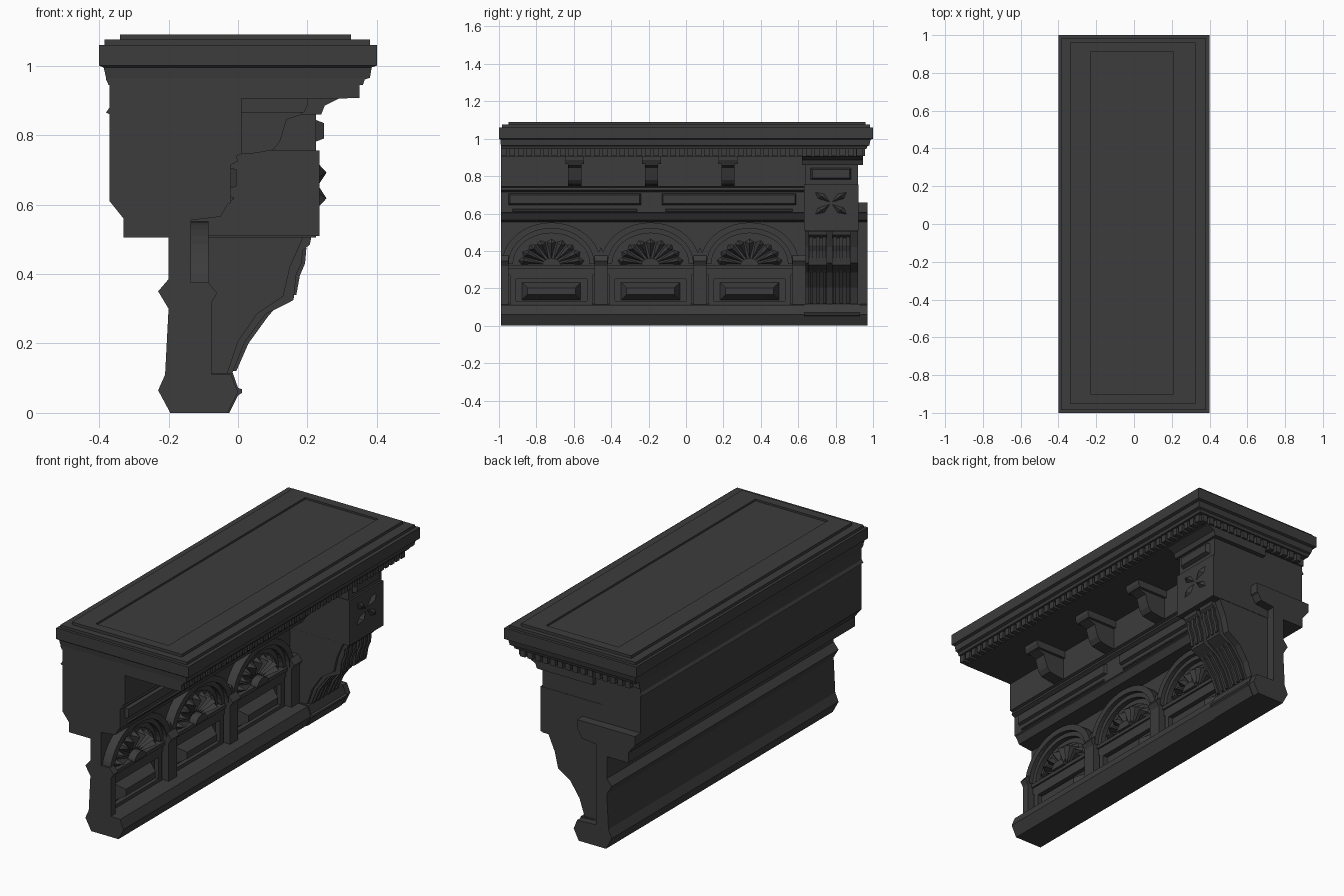
import bpy, bmesh, math

stone = bpy.data.materials.new("dark_stone")
stone.diffuse_color = (0.045, 0.045, 0.045, 1)


def finish(name, bm):
    bmesh.ops.recalc_face_normals(bm, faces=bm.faces)
    me = bpy.data.meshes.new(name)
    bm.to_mesh(me)
    bm.free()
    me.materials.append(stone)
    ob = bpy.data.objects.new(name, me)
    bpy.context.collection.objects.link(ob)
    return ob


def skin(bm, rings):
    """Join equal-length closed rings of points and cap both ends."""
    vs = [[bm.verts.new(p) for p in r] for r in rings]
    n = len(vs[0])
    for a, b in zip(vs, vs[1:]):
        for i in range(n):
            bm.faces.new((a[i], a[(i + 1) % n], b[(i + 1) % n], b[i]))
    bm.faces.new(vs[0])
    bm.faces.new(vs[-1])


def along_y(bm, pts, y0, y1):
    skin(bm, [[(x, y, z) for x, z in pts] for y in (y0, y1)])


def along_x(bm, pts, x0, x1):
    skin(bm, [[(x, y, z) for y, z in pts] for x in (x0, x1)])


def rect(a0, a1, b0, b1):
    return [(a0, b0), (a1, b0), (a1, b1), (a0, b1)]


def box(bm, x0, x1, y0, y1, z0, z1):
    along_x(bm, rect(y0, y1, z0, z1), x0, x1)


def raised(bm, x0, x1, y0, y1, z0, z1, inset):
    """Panel on the +x face with chamfered sides."""
    skin(bm, [[(x0, y, z) for y, z in rect(y0, y1, z0, z1)],
              [(x1, y, z) for y, z in rect(y0 + inset, y1 - inset, z0 + inset, z1 - inset)]])


def arc(c, zc, ry, rz, n=20):
    return [(c + ry * math.cos(math.pi * i / n), zc + rz * math.sin(math.pi * i / n))
            for i in range(n + 1)]


def arch(bm, c, zc, outer, inner, x0, x1):
    o, i = arc(c, zc, *outer), arc(c, zc, *inner)
    skin(bm, [[(x0, *p), (x1, *p), (x1, *q), (x0, *q)] for p, q in zip(o, i)])


# wall body: upper block and lower moulded stem
bm = bmesh.new()
along_y(bm, [(-.37, .66), (-.37, .86), (-.38, .865), (-.37, .88), (-.37, .91), (.01, .91), (.01, .745),
             (-.005, .74), (0, .725), (-.02, .715), (-.02, .66)], -.99, .92)
along_y(bm, [(-.37, .66), (-.37, .61), (-.33, .56), (-.33, .505), (-.2, .505), (-.2, .385), (-.23, .35),
             (-.2, .3), (-.21, .11), (-.23, .065), (-.195, 0), (-.03, 0), (0, .06), (-.02, .11),
             (-.135, .115), (-.135, .555), (-.05, .565), (-.03, .6), (-.02, .605), (-.02, .66)], -.99, .97)
finish("wall_body", bm)

# cornice with sunken top panel
bm = bmesh.new()
levels = [(.905, -.37, .315, -.99, .93), (.945, -.37, .315, -.99, .93), (.945, -.373, .36, -.99, .965),
          (.96, -.38, .365, -.99, .97), (.965, -.38, .38, -.99, .98), (.995, -.387, .385, -.993, .987),
          (1.0, -.4, .4, -1, 1), (1.06, -.4, .4, -1, 1), (1.06, -.385, .38, -.985, .985),
          (1.075, -.385, .38, -.985, .985), (1.075, -.34, .325, -.95, .96), (1.09, -.34, .325, -.95, .96),
          (1.09, -.23, .21, -.9, .91), (1.08, -.23, .21, -.9, .91)]
skin(bm, [[(x, y, z) for x, y in rect(*r)] for z, *r in levels])
finish("cornice", bm)

# dentils along the long side and the +y end
bm = bmesh.new()
for i in range(43):
    y = -.99 + i * .0453
    box(bm, .30, .35, y, y + .03, .907, .95)
for i in range(15):
    x = -.33 + i * .0453
    box(bm, x, x + .03, .91, .957, .907, .95)
finish("dentils", bm)

# soffit brackets
bm = bmesh.new()
for y in (-.595, -.185, .225):
    along_y(bm, [(0, .9), (.185, .9), (.185, .86), (.14, .845), (.13, .81), (.12, .78), (.1, .757),
                 (.05, .748), (0, .745)], y - .035, y + .035)
    along_y(bm, [(0, .91), (.2, .91), (.2, .885), (.19, .865), (0, .865)], y - .05, y + .05)
finish("soffit_brackets", bm)

# frieze panels
bm = bmesh.new()
for y0, y1 in ((-.95, -.24), (-.13, .59)):
    raised(bm, -.025, -.004, y0, y1, .645, .708, .008)
    raised(bm, -.025, -.012, y0 + .02, y1 - .02, .61, .625, .004)
finish("frieze_panels", bm)

centres = (-.72, -.19, .34)

# arches and sills
bm = bmesh.new()
for c in centres:
    arch(bm, c, .33, (.264, .222), (.228, .19), -.14, -.085)
    arch(bm, c, .33, (.232, .194), (.205, .165), -.14, -.108)
    box(bm, -.14, -.10, c - .235, c + .235, .305, .325)
    box(bm, -.14, -.11, c - .235, c + .235, .27, .307)
finish("arches", bm)

# shell fans: backing, petals and hub
bm = bmesh.new()
for c in centres:
    along_x(bm, arc(c, .322, .185, .145), -.14, -.128)
    along_x(bm, arc(c, .322, .05, .04, 10), -.14, -.085)
    n = 9
    for k in range(n):
        a, d = math.pi * (k + .5) / n, math.pi / n * .45

        def pt(x, r, t):
            return (x, c + .18 * r * math.cos(t), .325 + .14 * r * math.sin(t))
        base = [bm.verts.new(pt(-.13, r, a + t)) for r, t in ((.2, 0), (.9, -d), (1, 0), (.9, d))]
        top = bm.verts.new(pt(-.088, .8, a))
        for i in range(4):
            bm.faces.new((base[i], base[(i + 1) % 4], top))
finish("shell_fans", bm)

# lower panels: frame with pyramid-cut block
bm = bmesh.new()
for c in centres:
    for z0, z1 in ((.112, .132), (.25, .27)):
        box(bm, -.14, -.11, c - .21, c + .21, z0, z1)
    for s in (-1, 1):
        box(bm, -.14, -.11, c + s * .205 - .015, c + s * .205 + .015, .112, .27)
    raised(bm, -.14, -.085, c - .16, c + .16, .135, .235, .032)
finish("lower_panels", bm)

# pilasters with wedge imposts
bm = bmesh.new()
for c in (-.97, -.455, .075, .605):
    h = .02 if c < -.9 else .035
    box(bm, -.14, -.076, c - h, c + h, .105, .33)
    along_y(bm, [(-.14, .315), (-.078, .315), (-.06, .345), (-.085, .375), (-.14, .375)], c - h, c + h)
for c in (-.455, .075):  # narrow spandrel shaft between arches
    along_x(bm, [(c - .03, .35), (c + .03, .35), (c, .42)], -.14, -.09)
finish("pilasters", bm)

# end pier with cap, panel and four-leaf flower
bm = bmesh.new()
box(bm, -.14, .225, .635, .92, .505, .91)
box(bm, -.14, .235, .63, .922, .51, .755)
along_y(bm, [(-.1, .91), (.3, .91), (.27, .895), (.25, .885), (.24, .86), (-.1, .86)], .62, .945)
raised(bm, .22, .247, .665, .885, .78, .845, .01)
for sy in (-1, 1):
    for sz in (-1, 1):
        base = [bm.verts.new((.234, .775 + sy * y, .655 + sz * z))
                for y, z in ((.005, .005), (.07, .025), (.085, .06), (.035, .05))]
        top = bm.verts.new((.255, .775 + sy * .05, .655 + sz * .037))
        for i in range(4):
            bm.faces.new((base[i], base[(i + 1) % 4], top))
finish("end_pier", bm)

# corbel under the pier: core, two scroll bands with leaf ribs
bm = bmesh.new()
along_y(bm, [(-.17, .51), (.19, .51), (.15, .42), (.13, .335), (.055, .285), (0, .205), (-.035, .1),
             (-.17, .1)], .64, .92)
for y0, y1 in ((.655, .755), (.78, .88)):
    along_y(bm, [(-.1, .51), (.212, .51), (.207, .485), (.187, .468), (.183, .43), (.168, .4), (.16, .325),
                 (.135, .312), (.08, .285), (.02, .205), (-.02, .105), (-.1, .105)], y0, y1)
    m = (y0 + y1) / 2
    for y in (m - .035, m, m + .035):
        along_y(bm, [(.15, .48), (.197, .475), (.193, .43), (.178, .395), (.168, .34), (.14, .34)],
                y - .009, y + .009)
        along_y(bm, [(.12, .315), (.088, .28), (.03, .2), (-.005, .12), (-.03, .12), (.02, .25)],
                y - .008, y + .008)
finish("corbel", bm)

# pier base block
bm = bmesh.new()
along_y(bm, [(-.1, 0), (-.025, 0), (0, .05), (.012, .058), (.012, .068), (0, .072), (-.015, .115),
             (-.1, .115)], .63, .93)
finish("pier_base", bm)
